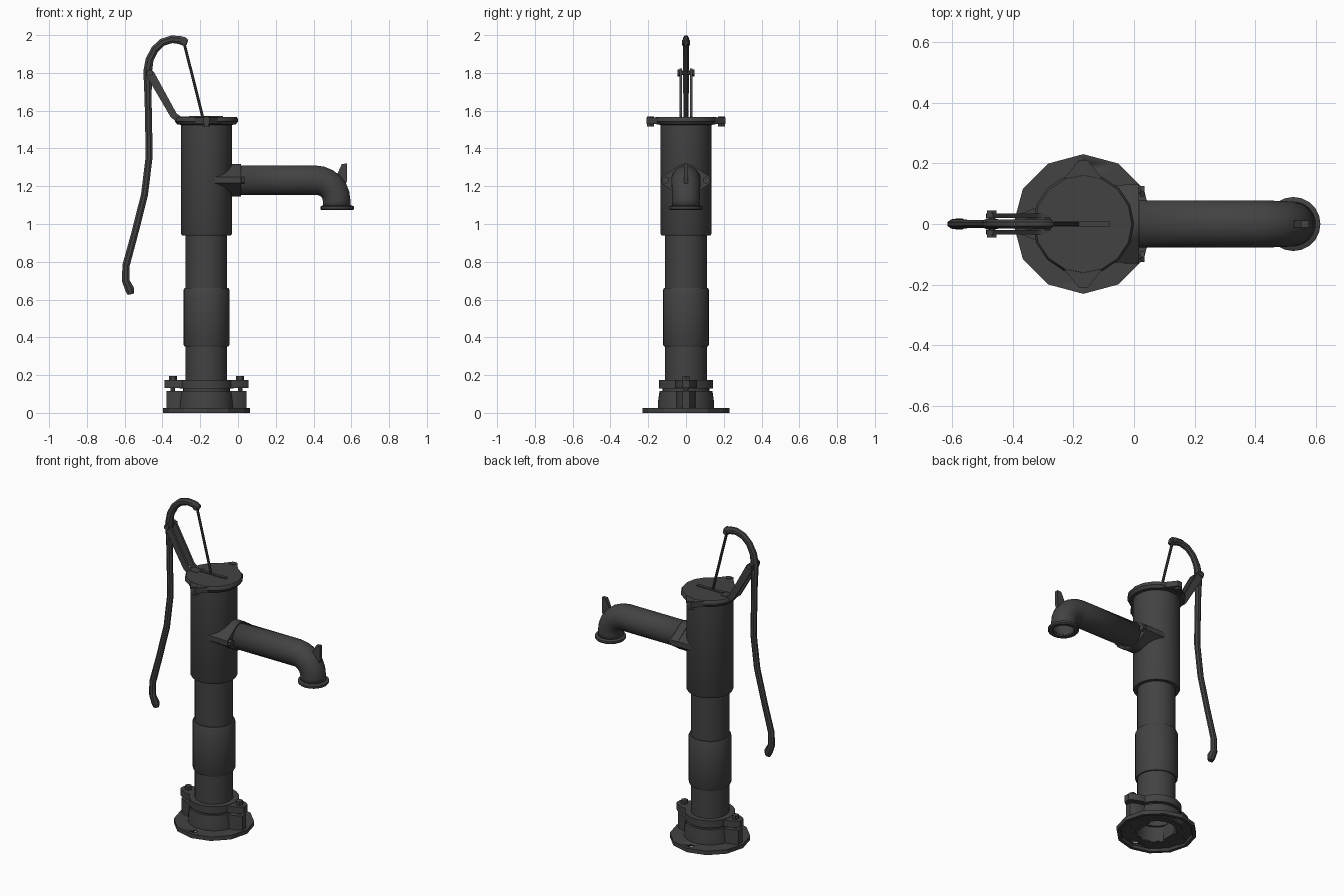
import bpy, bmesh, math
from mathutils import Vector, Matrix

if "Cube" in bpy.data.objects:
    bpy.data.objects.remove(bpy.data.objects["Cube"])

iron = bpy.data.materials.new("dark_iron")
iron.use_nodes = True
iron.diffuse_color = (0.055, 0.055, 0.055, 1)
iron.node_tree.nodes["Principled BSDF"].inputs["Base Color"].default_value = iron.diffuse_color

CX = -0.167  # column axis


def finish(name, bm, angle=35):
    bmesh.ops.recalc_face_normals(bm, faces=bm.faces)
    mesh = bpy.data.meshes.new(name)
    bm.to_mesh(mesh)
    bm.free()
    mesh.materials.append(iron)
    for p in mesh.polygons:
        p.use_smooth = True
    mesh.set_sharp_from_angle(angle=math.radians(angle))
    obj = bpy.data.objects.new(name, mesh)
    bpy.context.collection.objects.link(obj)
    return obj


def loft(name, rings, caps=True, closed=False, angle=35):
    """Skin a list of equal-length point rings."""
    bm = bmesh.new()
    vs = [[bm.verts.new(p) for p in ring] for ring in rings]
    n = len(vs[0])
    pairs = list(zip(vs, vs[1:])) + ([(vs[-1], vs[0])] if closed else [])
    for a, b in pairs:
        for i in range(n):
            j = (i + 1) % n
            bm.faces.new((a[i], a[j], b[j], b[i]))
    if caps and not closed:
        bm.faces.new(vs[0])
        bm.faces.new(vs[-1])
    return finish(name, bm, angle)


def revolve(name, profile, sides=24, x=CX, closed=False, angle=35):
    """Turn (radius, z) points about a vertical axis."""
    turns = [2 * math.pi * i / sides for i in range(sides)]
    return loft(name, [[(x + r * math.cos(a), r * math.sin(a), z) for a in turns]
                       for r, z in profile], closed=closed, angle=angle)


def sweep(name, path, sides=10, flat=1.0, caps=True):
    """Round section along (x, y, z, radius) points; flat scales its width."""
    pts = [Vector(p[:3]) for p in path]
    rings = []
    for i, p in enumerate(pts):
        t = (pts[min(i + 1, len(pts) - 1)] - pts[max(i - 1, 0)]).normalized()
        side = Vector((1, 0, 0)) if abs(t.y) > 0.9 else Vector((0, 1, 0))
        up = t.cross(side).normalized()
        turns = [2 * math.pi * (k + 0.5) / sides for k in range(sides)]
        rings.append([p + path[i][3] * (side * math.cos(a) * flat + up * math.sin(a))
                      for a in turns])
    return loft(name, rings, caps)


def prism(name, outline, axis, lo, hi):
    """Extrude a 2D outline along x, y or z."""
    place = {"x": lambda a, b, d: (d, a, b),
             "y": lambda a, b, d: (a, d, b),
             "z": lambda a, b, d: (a, b, d)}[axis]
    return loft(name, [[place(a, b, d) for a, b in outline] for d in (lo, hi)])


def lug(name, angle, reach, w_in, w_out, z0, z1):
    """Tapered ear pointing out from the column."""
    shape = [(0.09, -w_in), (reach - 0.07, -w_in), (reach - 0.02, -w_out),
             (reach, -w_out * 0.5), (reach, w_out * 0.5), (reach - 0.02, w_out),
             (reach - 0.07, w_in), (0.09, w_in)]
    turn = Matrix.Rotation(angle, 2)
    pts = [turn @ Vector(p) for p in shape]
    return prism(name, [(CX + p.x, p.y) for p in pts], "z", z0, z1)


def bolt(name, start, end, shank, head, thick):
    """Shank with a six-sided head on each end."""
    a, b = Vector(start), Vector(end)
    d = (b - a).normalized() * thick
    sweep(name + "_shank", [(*a, shank), (*b, shank)], 8)
    sweep(name + "_head", [(*(b - d), head), (*b, head)], 6)
    sweep(name + "_nut", [(*a, head), (*(a + d), head)], 6)


# Dished base flange with two anchor holes
base = revolve("base_flange", [(0.12, 0.016), (0.205, 0.016), (0.21, 0), (0.23, 0),
                               (0.23, 0.025), (0.12, 0.027)], 12, closed=True, angle=20)
for side in (-1, 1):
    cutter = revolve("anchor_hole_cutter", [(0.014, -0.05), (0.014, 0.08)], 10, x=CX)
    cutter.location.y = side * 0.185
    cutter.hide_render = True
    cutter.hide_viewport = True
    cut = base.modifiers.new("anchor_hole", "BOOLEAN")
    cut.operation = "DIFFERENCE"
    cut.object = cutter

# Column, from the base up
revolve("base_collar", [(0.15, 0.012), (0.148, 0.06), (0.14, 0.117), (0.1, 0.117),
                        (0.12, 0.012)], closed=True)
revolve("gasket", [(0.125, 0.11), (0.125, 0.135), (0.09, 0.135), (0.09, 0.11)], closed=True)
revolve("clamp_ring", [(0.143, 0.13), (0.143, 0.175), (0.1, 0.175), (0.1, 0.13)], closed=True)
revolve("lower_pipe", [(0.11, 0.1), (0.11, 0.96), (0.09, 0.96), (0.09, 0.1)], closed=True)
revolve("sleeve", [(0.105, 0.352), (0.117, 0.352), (0.122, 0.362), (0.122, 0.65),
                   (0.117, 0.66), (0.105, 0.66)])
revolve("barrel", [(0.1, 0.94), (0.13, 0.94), (0.135, 0.95), (0.135, 1.53), (0.1, 1.53)])
revolve("top_flange", [(0.135, 1.525), (0.155, 1.527), (0.167, 1.543), (0.167, 1.556),
                       (0.16, 1.566)], 16)

# Clamp lugs and bolts on the base
for label, angle, s in (("left", 0, 1), ("right", math.pi, -1)):
    lug(label + "_clamp_lug", angle, 0.222, 0.055, 0.035, 0.132, 0.173)
    lug(label + "_base_lug", angle, 0.212, 0.05, 0.035, 0.012, 0.115)
    x = CX + s * 0.178
    bolt(label + "_clamp_bolt", (x, 0, 0.09), (x, 0, 0.195), 0.013, 0.021, 0.022)

# Ears and bolts on the top flange
for label, s in (("front", -1), ("back", 1)):
    lug(label + "_top_ear", s * math.pi / 2, 0.21, 0.07, 0.03, 1.53, 1.565)
    bolt(label + "_top_bolt", (CX, s * 0.188, 1.515), (CX, s * 0.188, 1.568), 0.012, 0.02, 0.014)

# Rod guide on the lid
prism("rod_guide", [(-0.26, -0.01), (-0.08, -0.01), (-0.08, 0.01), (-0.26, 0.01)],
      "z", 1.56, 1.572)

# Lever bracket: two plates and a pivot
plate = [(-0.26, 1.53), (-0.26, 1.568), (-0.3, 1.568), (-0.325, 1.585), (-0.445, 1.805),
         (-0.465, 1.822), (-0.485, 1.812), (-0.488, 1.79), (-0.357, 1.567), (-0.32, 1.535)]
for label, y in (("front", -0.027), ("back", 0.027)):
    prism(label + "_bracket_plate", plate, "y", y - 0.007, y + 0.007)
bolt("lever_pivot", (-0.468, -0.044, 1.8), (-0.468, 0.044, 1.8), 0.012, 0.018, 0.01)

# Curved lever handle
lever = [(-0.268, 1.96, 0.015), (-0.285, 1.966, 0.025), (-0.31, 1.974, 0.023),
         (-0.35, 1.978, 0.022), (-0.4, 1.962, 0.022), (-0.44, 1.925, 0.022),
         (-0.468, 1.87, 0.023), (-0.478, 1.81, 0.025), (-0.476, 1.66, 0.02),
         (-0.47, 1.36, 0.02), (-0.495, 1.155, 0.02), (-0.548, 0.945, 0.02),
         (-0.593, 0.78, 0.021), (-0.594, 0.7, 0.022), (-0.574, 0.655, 0.026),
         (-0.568, 0.628, 0.018)]
sweep("lever", [(x, 0, z, r) for x, z, r in lever], 8, flat=0.75)
bolt("rod_pin", (-0.285, -0.022, 1.96), (-0.285, 0.022, 1.96), 0.01, 0.014, 0.006)
sweep("pump_rod", [(-0.286, 0, 1.96, 0.008), (-0.185, 0, 1.56, 0.008)], 8)

# Spout seat: round plate with two pointed ears, running back into the barrel
Z = 1.232


def seat(r, tip):
    half = [(r * math.cos(math.radians(a)), r * math.sin(math.radians(a)))
            for a in range(50, 131, 10)]
    top = [(tip, 0.016)] + half + [(-tip, 0.016)]
    return [(y, Z + z) for y, z in top + [(-y, -z) for y, z in top]]


prism("spout_seat", seat(0.082, 0.127), "x", -0.16, -0.034)
prism("spout_flange", seat(0.086, 0.13), "x", -0.034, 0.017)
for label, y in (("front", -0.108), ("back", 0.108)):
    bolt(label + "_spout_bolt", (-0.02, y, Z), (0.035, y, Z), 0.01, 0.02, 0.016)

# Spout tube with its elbow, hollow at the mouth
path = [(0, 0, Z, 0.079), (0.41, 0, Z, 0.079)]
for a in range(15, 91, 15):
    t = math.radians(a)
    path.append((0.41 + 0.112 * math.sin(t), 0, Z - 0.108 * (1 - math.cos(t)), 0.079 - a * 0.00006))
path.append((0.525, 0, 1.085, 0.074))
spout = sweep("spout", path, 20, caps=False)
wall = spout.modifiers.new("wall", "SOLIDIFY")
wall.thickness = 0.012
revolve("spout_lip", [(0.062, 1.076), (0.084, 1.074), (0.089, 1.08), (0.089, 1.092),
                      (0.078, 1.098), (0.062, 1.098)], 20, x=0.525, closed=True)

# Bucket hook on the elbow
prism("bucket_hook", [(0.52, 1.25), (0.535, 1.285), (0.55, 1.318), (0.577, 1.32),
                      (0.577, 1.23), (0.565, 1.19)], "y", -0.011, 0.011)
